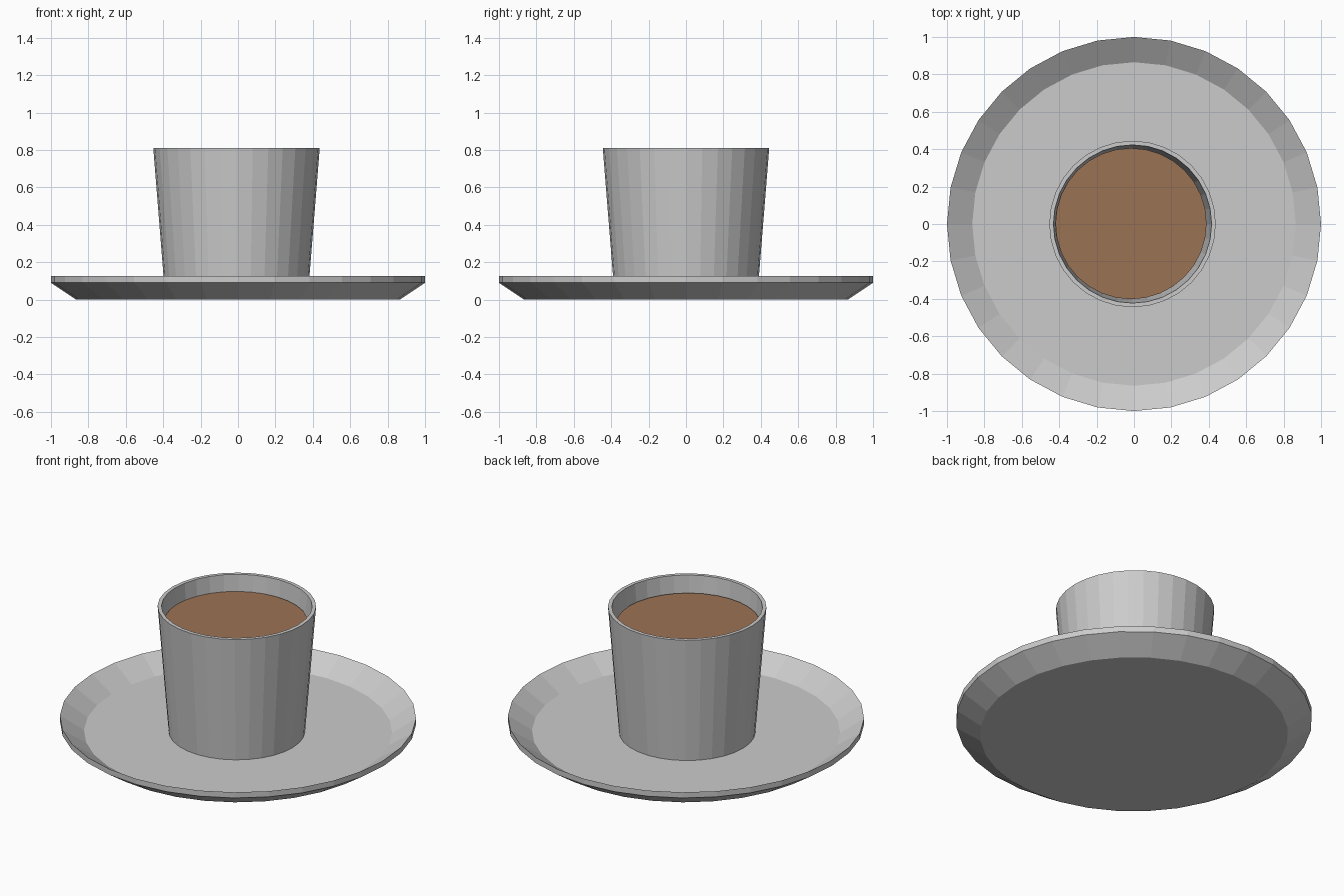
import bpy, bmesh
from math import sin, cos, tau

if "Cube" in bpy.data.objects:
    bpy.data.objects.remove(bpy.data.objects["Cube"])

SIDES = 32


def lathe(name, profile, centre=(0, 0), caps=True):
    """Revolve (radius, z) points about a vertical axis; cap both ends."""
    bm = bmesh.new()
    rings = []
    for r, z in profile:
        rings.append([bm.verts.new((r * cos(tau * i / SIDES), r * sin(tau * i / SIDES), z))
                      for i in range(SIDES)])
    for a, b in zip(rings, rings[1:]):
        for i in range(SIDES):
            j = (i + 1) % SIDES
            bm.faces.new((a[i], a[j], b[j], b[i]))
    if len(rings) > 1:
        bm.faces.new(rings[0][::-1])
    bm.faces.new(rings[-1])
    mesh = bpy.data.meshes.new(name)
    bm.to_mesh(mesh)
    bm.free()
    obj = bpy.data.objects.new(name, mesh)
    obj.location = (centre[0], centre[1], 0)
    bpy.context.collection.objects.link(obj)
    return obj


# Saucer: flat dish with a sloped edge and a short upright lip
lathe("saucer", [(0.865, 0), (1, 0.09), (1, 0.125), (0.865, 0.036)])

# Cup: tapered hollow wall with a closed floor
lathe("cup", [(0.383, 0.036), (0.445, 0.81), (0.423, 0.81), (0.365, 0.075)], (-0.008, 0))

# Coffee: flat disc just below the rim
coffee = lathe("coffee", [(0.404, 0.71)], (-0.016, 0.002))
brown = bpy.data.materials.new("coffee_brown")
brown.diffuse_color = (0.33, 0.17, 0.09, 1)
brown.use_nodes = True
brown.node_tree.nodes["Principled BSDF"].inputs["Base Color"].default_value = brown.diffuse_color
coffee.data.materials.append(brown)
